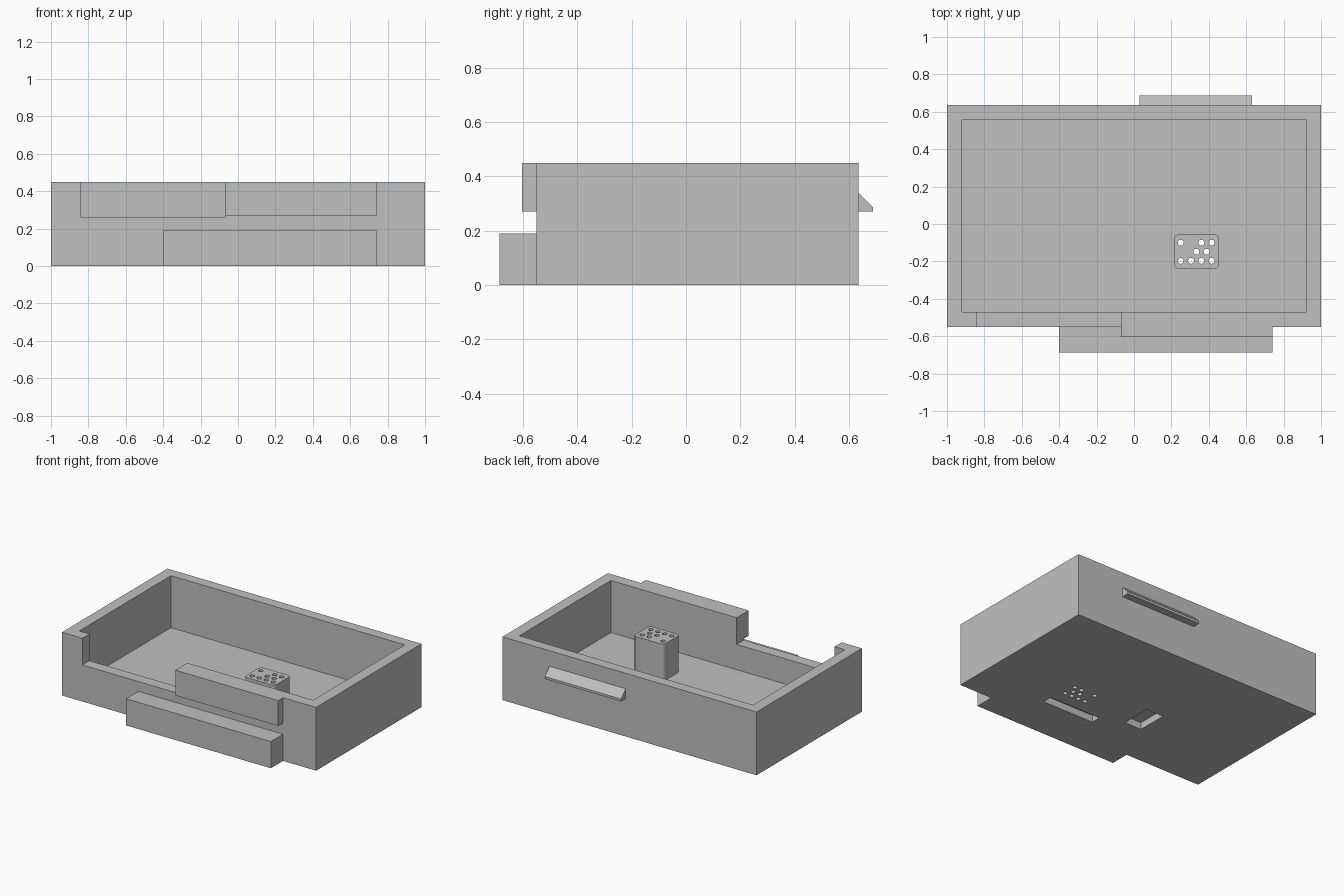
import bpy, bmesh
from mathutils import Matrix, Vector

old = bpy.data.objects.get("Cube")
if old:
    bpy.data.objects.remove(old, do_unlink=True)

grey = bpy.data.materials.new("light_grey")
grey.use_nodes = True
grey.diffuse_color = (0.53, 0.53, 0.53, 1)
grey.node_tree.nodes["Principled BSDF"].inputs["Base Color"].default_value = grey.diffuse_color


def finish(name, bm):
    bmesh.ops.recalc_face_normals(bm, faces=bm.faces)
    mesh = bpy.data.meshes.new(name)
    bm.to_mesh(mesh)
    bm.free()
    mesh.materials.append(grey)
    obj = bpy.data.objects.new(name, mesh)
    bpy.context.collection.objects.link(obj)
    return obj


def add_box(bm, x, y, z):
    low, high = Vector((x[0], y[0], z[0])), Vector((x[1], y[1], z[1]))
    size = Matrix.Diagonal((*(high - low), 1))
    bmesh.ops.create_cube(bm, size=1, matrix=Matrix.Translation((low + high) / 2) @ size)


def box(name, x, y, z):
    bm = bmesh.new()
    add_box(bm, x, y, z)
    return finish(name, bm)


def combine(obj, other, operation, keep=False):
    """Apply a boolean and drop the helper object."""
    mod = obj.modifiers.new("combine", "BOOLEAN")
    mod.operation, mod.solver, mod.object = operation, "EXACT", other
    graph = bpy.context.evaluated_depsgraph_get()
    mesh = bpy.data.meshes.new_from_object(obj.evaluated_get(graph))
    obj.modifiers.clear()
    obj.data = mesh
    if not keep:
        bpy.data.objects.remove(other, do_unlink=True)


# Open tray with two fused front ledges
tray = box("tray", (-1, 1), (-0.55, 0.635), (0, 0.45))
combine(tray, box("lower_ledge", (-0.4, 0.74), (-0.687, -0.5), (0, 0.19)), "UNION")
combine(tray, box("upper_ledge", (-0.07, 0.74), (-0.605, -0.5), (0.27, 0.45)), "UNION")

# Cavity, front wall notch and two recesses in the underside
for name, x, y, z in (
    ("cavity", (-0.92, 0.92), (-0.47, 0.56), (0.08, 0.6)),
    ("notch", (-0.84, -0.07), (-0.65, -0.4), (0.26, 0.6)),
    ("long_recess", (0.04, 0.45), (-0.37, -0.3), (-0.1, 0.05)),
    ("short_recess", (-0.26, -0.125), (-0.24, -0.02), (-0.1, 0.05)),
):
    combine(tray, box(name, x, y, z), "DIFFERENCE")

# Connector post with rounded upright edges
bm = bmesh.new()
add_box(bm, (0.215, 0.455), (-0.24, -0.055), (0.08, 0.34))
upright = [e for e in bm.edges if abs(e.verts[0].co.z - e.verts[1].co.z) > 0.1]
bmesh.ops.bevel(bm, geom=upright, offset=0.027, segments=6, profile=0.5, affect="EDGES")
post = finish("connector_post", bm)

# Pin holes running through the post and the floor
bm = bmesh.new()
for y, xs in ((-0.1, (0.25, 0.36, 0.415)), (-0.148, (0.333, 0.388)),
              (-0.197, (0.25, 0.305, 0.36, 0.415))):
    for x in xs:
        bmesh.ops.create_cone(bm, cap_ends=True, segments=20, radius1=0.016, radius2=0.016,
                              depth=1, matrix=Matrix.Translation((x, y, 0.2)))
pins = finish("pin_holes", bm)
combine(tray, pins, "DIFFERENCE", keep=True)
combine(post, pins, "DIFFERENCE")

# Wedge-shaped latch on the back wall
bm = bmesh.new()
profile = ((0.635, 0.27), (0.688, 0.27), (0.688, 0.287), (0.635, 0.34))
face = bm.faces.new([bm.verts.new((0.03, y, z)) for y, z in profile])
side = bmesh.ops.extrude_face_region(bm, geom=[face])["geom"]
bmesh.ops.translate(bm, vec=(0.6, 0, 0), verts=[v for v in side if isinstance(v, bmesh.types.BMVert)])
finish("back_latch", bm)

# Smooth only the rounded post corners and hole walls
bpy.ops.object.select_all(action="DESELECT")
for obj in (tray, post):
    obj.select_set(True)
bpy.context.view_layer.objects.active = post
bpy.ops.object.shade_smooth_by_angle(angle=0.6)
